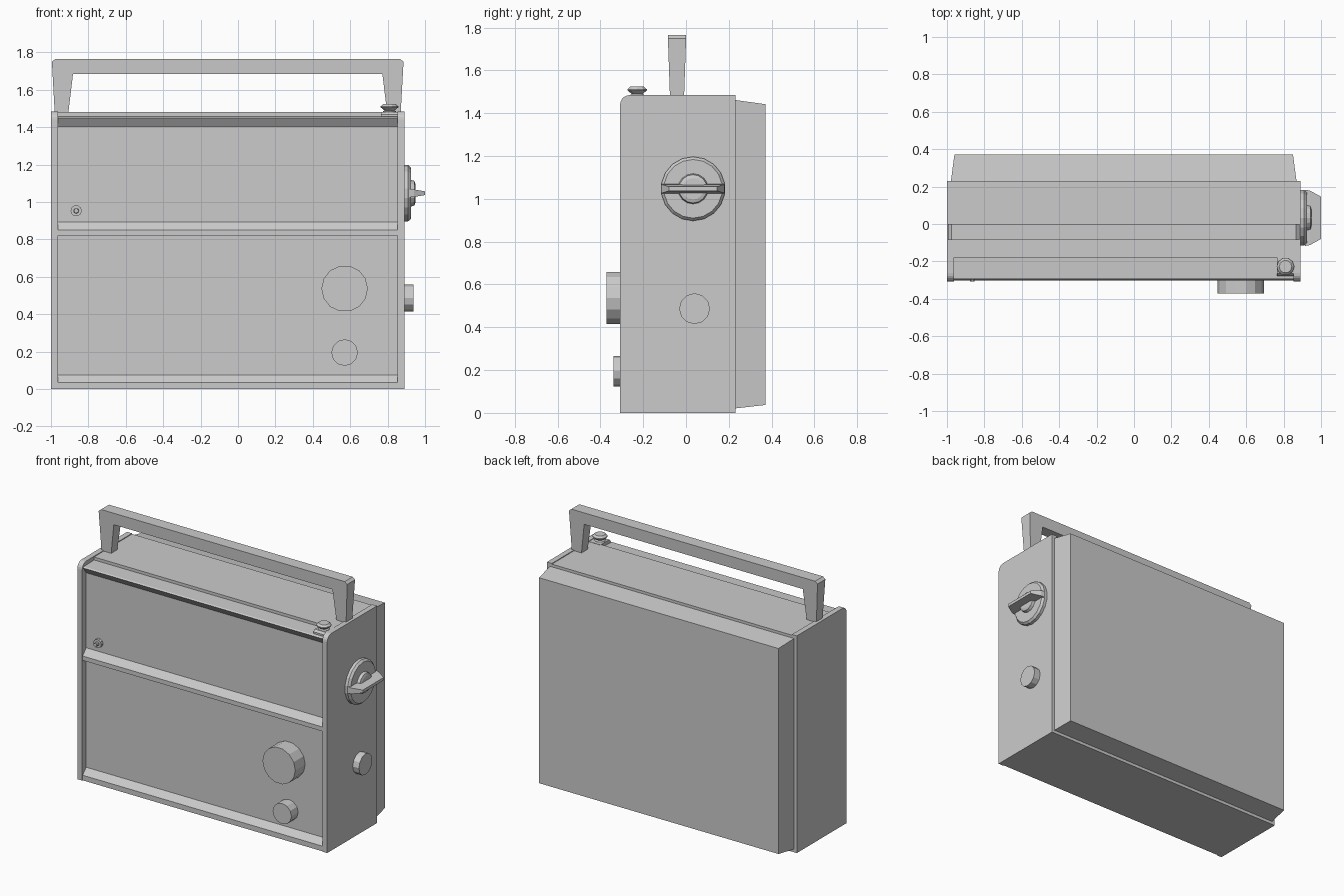
import bpy, bmesh, math
from mathutils import Vector

if "Cube" in bpy.data.objects:
    bpy.data.objects.remove(bpy.data.objects["Cube"])

XL, XR = -1.0, 0.89            # cabinet sides
XM = (XL + XR) / 2
WALL = 0.037                   # end plate thickness
F, B = -0.308, 0.231           # cabinet front and back


def finish(name, bm):
    bmesh.ops.recalc_face_normals(bm, faces=bm.faces)
    me = bpy.data.meshes.new(name)
    bm.to_mesh(me)
    bm.free()
    ob = bpy.data.objects.new(name, me)
    bpy.context.collection.objects.link(ob)
    return ob


def loft(name, rings):
    """Skin a list of equal-length point rings and cap both ends."""
    bm = bmesh.new()
    vr = [[bm.verts.new(p) for p in r] for r in rings]
    n = len(vr[0])
    for a, b in zip(vr, vr[1:]):
        for i in range(n):
            j = (i + 1) % n
            bm.faces.new((a[i], a[j], b[j], b[i]))
    bm.faces.new(vr[0][::-1])
    bm.faces.new(vr[-1])
    return finish(name, bm)


def prism_x(name, yz, x0, x1):
    return loft(name, [[(x, y, z) for y, z in yz] for x in (x0, x1)])


def lathe(name, base, direction, profile, sides):
    """Turned part: profile is (radius, distance along direction)."""
    q = Vector((0, 0, 1)).rotation_difference(Vector(direction))
    ang = [2 * math.pi * i / sides for i in range(sides)]
    return loft(name, [[Vector(base) + q @ Vector((r * math.cos(a), r * math.sin(a), h))
                        for a in ang] for r, h in profile])


# Cabinet core: side section with both recessed front panels and sloped top strip
core = [(B, 0), (-0.303, 0), (-0.303, 0.035), (-0.265, 0.075), (-0.265, 0.82),
        (-0.303, 0.82), (-0.303, 0.85), (-0.265, 0.892), (-0.265, 1.405),
        (-0.298, 1.45), (-0.290, 1.456), (-0.18, 1.460), (-0.18, 1.480), (B, 1.480)]
prism_x("cabinet_core", core, XL + WALL, XR - WALL)

# End plates with rounded top front corner
R = 0.045
plate = [(B, 0), (F, 0)]
for i in range(6):
    a = math.pi / 2 * i / 5
    plate.append((F + R - R * math.cos(a), 1.485 - R + R * math.sin(a)))
plate.append((B, 1.485))
prism_x("end_plate_left", plate, XL, XL + WALL)
prism_x("end_plate_right", plate, XR - WALL, XR)

# Corner pad under the aerial knob
prism_x("aerial_pad", [(-0.17, 1.44), (-0.277, 1.44), (-0.277, 1.468), (-0.265, 1.482),
                       (-0.17, 1.482)], 0.765, XR - WALL)


# Tapered back shell
def back_ring(y, inset, z0, z1):
    return [(XL + inset, y, z0), (XR - inset, y, z0), (XR - inset, y, z1), (XL + inset, y, z1)]


loft("back_shell", [back_ring(B - 0.01, 0.02, 0.02, 1.463),
                    back_ring(0.372, 0.04, 0.037, 1.442)])

# Carry handle: half outline mirrored, slightly wider in depth toward the top
half = [(0.85, 1.685 - 0.005), (0.827, 1.685), (0.852, 1.478), (0.925, 1.478),
        (0.940, 1.750), (0.922, 1.765)][1:]
outline = [(XM + x, z) for x, z in half] + [(XM - x, z) for x, z in reversed(half)]


def handle_ring(s):
    return [(x, -0.042 + s * (0.033 + 0.010 * (z - 1.478) / 0.287), z) for x, z in outline]


loft("carry_handle", [handle_ring(-1), handle_ring(1)])

# Front knobs
lathe("tuning_knob", (0.57, -0.26, 0.537), (0, -1, 0), [(0.124, 0), (0.124, 0.112)], 14)
lathe("small_front_knob", (0.57, -0.26, 0.195), (0, -1, 0), [(0.071, 0), (0.071, 0.078)], 12)

# Small socket on the upper panel
lathe("socket", (-0.865, -0.26, 0.953), (0, -1, 0),
      [(0.03, 0), (0.03, 0.025), (0.014, 0.025), (0.012, 0.048)], 10)

# Side knob
lathe("side_knob", (XR - 0.01, 0.04, 0.487), (1, 0, 0), [(0.072, 0), (0.072, 0.057)], 12)

# Band selector: disc, hub and tapered grip
DY, DZ = 0.033, 1.047
lathe("selector_disc", (XR - 0.01, DY, DZ), (1, 0, 0), [(0.15, 0), (0.15, 0.03), (0.137, 0.044)], 18)
lathe("selector_hub", (XR, DY, DZ), (1, 0, 0), [(0.072, 0.03), (0.066, 0.053), (0.05, 0.058)], 16)


def grip_ring(x, hy, hz):
    return [(x, DY + sy * hy, DZ + sz * hz) for sy, sz in ((-1, -1), (1, -1), (1, 1), (-1, 1))]


loft("selector_grip", [grip_ring(0.915, 0.150, 0.022), grip_ring(0.94, 0.146, 0.020),
                       grip_ring(1.0, 0.113, 0.010)])

# Aerial knob on top
lathe("aerial_knob", (0.81, -0.228, 1.47), (0, 0, 1),
      [(0.036, 0), (0.036, 0.014), (0.027, 0.02), (0.047, 0.036), (0.047, 0.042),
       (0.034, 0.054)], 10)
